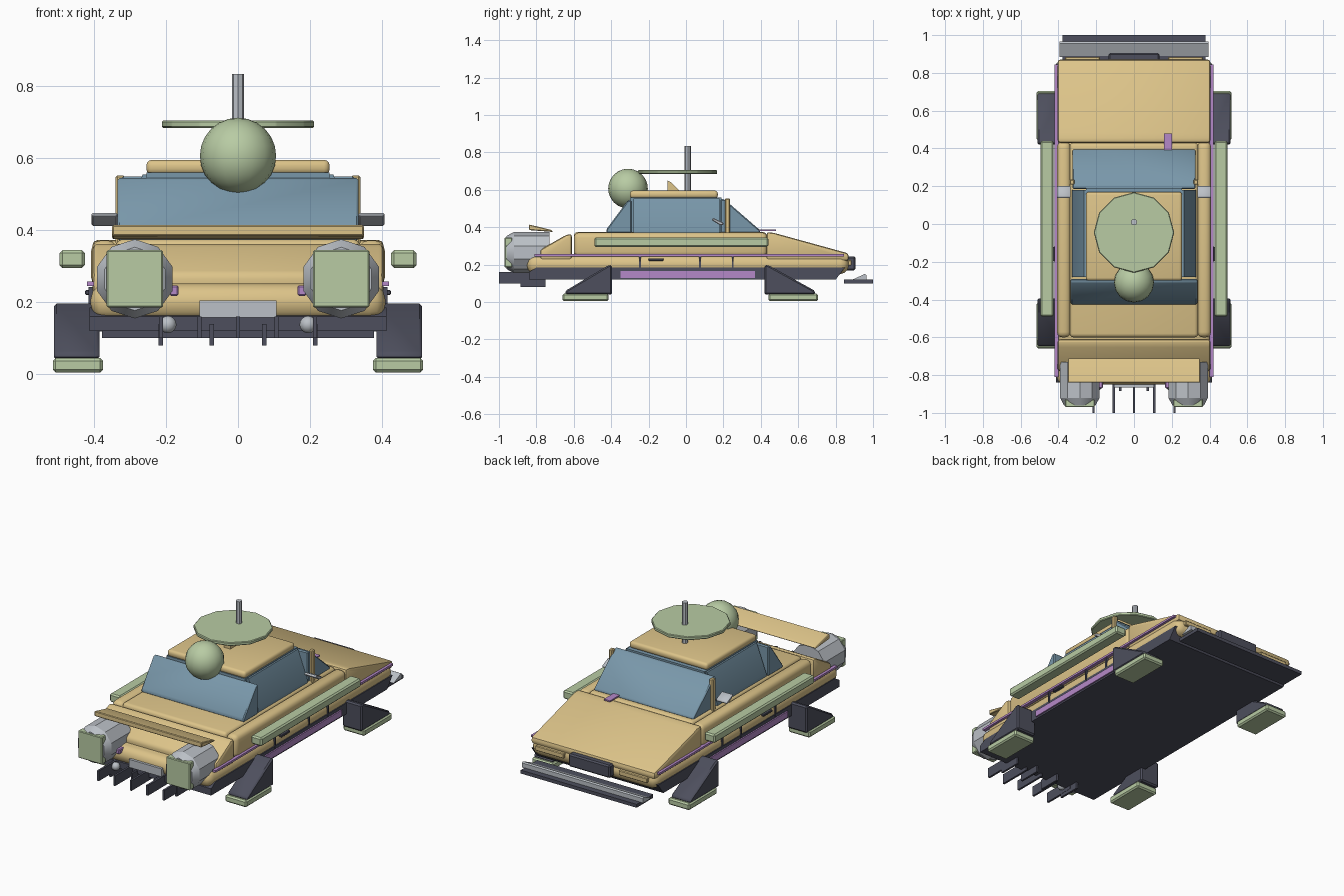
import bpy, bmesh, math
from mathutils import Matrix, Vector

if "Cube" in bpy.data.objects:
    bpy.data.objects.remove(bpy.data.objects["Cube"])


def material(name, rgb):
    m = bpy.data.materials.new(name)
    m.diffuse_color = (*rgb, 1)
    m.use_nodes = True
    m.node_tree.nodes["Principled BSDF"].inputs["Base Color"].default_value = m.diffuse_color
    return m


TAN = material("tan paint", (0.72, 0.55, 0.25))
GLASS = material("blue glass", (0.19, 0.31, 0.40))
GREEN = material("pale green", (0.48, 0.60, 0.37))
DARK = material("dark slate", (0.075, 0.078, 0.11))
PURPLE = material("purple trim", (0.46, 0.25, 0.58))
GREY = material("light grey", (0.50, 0.53, 0.57))


def finish(name, bm, mat, bevel=0, seg=3):
    if bevel:
        bmesh.ops.bevel(bm, geom=bm.edges[:], offset=bevel, segments=seg,
                        profile=0.5, affect='EDGES', clamp_overlap=True)
    bmesh.ops.recalc_face_normals(bm, faces=bm.faces[:])
    me = bpy.data.meshes.new(name)
    bm.to_mesh(me)
    bm.free()
    me.materials.append(mat)
    ob = bpy.data.objects.new(name, me)
    bpy.context.collection.objects.link(ob)
    bpy.ops.object.select_all(action='DESELECT')
    ob.select_set(True)
    bpy.context.view_layer.objects.active = ob
    bpy.ops.object.shade_smooth_by_angle(angle=math.radians(35))
    return ob


def box(name, mat, x, y, z, bevel=0, seg=3):
    """Box from (min, max) ranges."""
    bm = bmesh.new()
    bmesh.ops.create_cube(bm, size=1)
    for v in bm.verts:
        v.co = Vector([(r[0] + r[1]) / 2 + c * (r[1] - r[0])
                       for c, r in zip(v.co, (x, y, z))])
    return finish(name, bm, mat, bevel, seg)


def prism(name, mat, x, profile, bevel=0, seg=3, axis='X'):
    """Extrude a (y, z) profile along x, or an (x, z) profile along y."""
    bm = bmesh.new()
    if axis == 'X':
        pts = [(x[0], a, b) for a, b in profile]
        move = (x[1] - x[0], 0, 0)
    else:
        pts = [(a, x[0], b) for a, b in profile]
        move = (0, x[1] - x[0], 0)
    face = bm.faces.new([bm.verts.new(p) for p in pts])
    ext = bmesh.ops.extrude_face_region(bm, geom=[face])
    verts = [g for g in ext['geom'] if isinstance(g, bmesh.types.BMVert)]
    bmesh.ops.translate(bm, verts=verts, vec=move)
    return finish(name, bm, mat, bevel, seg)


def cylinder(name, mat, loc, r1, r2, depth, sides, along_y=False, bevel=0):
    bm = bmesh.new()
    bmesh.ops.create_cone(bm, cap_ends=True, segments=sides,
                          radius1=r1, radius2=r2, depth=depth)
    rot = Matrix.Rotation(math.pi / 2, 4, 'X') if along_y else Matrix()
    bmesh.ops.transform(bm, matrix=Matrix.Translation(loc) @ rot, verts=bm.verts[:])
    return finish(name, bm, mat, bevel, 1)


def ball(name, mat, loc, r, u, v):
    bm = bmesh.new()
    bmesh.ops.create_uvsphere(bm, u_segments=u, v_segments=v, radius=r)
    bmesh.ops.translate(bm, verts=bm.verts[:], vec=loc)
    return finish(name, bm, mat)


def span(s, a, b):
    return tuple(sorted((s * a, s * b)))


# Hull
prism("underbody", DARK, (-0.413, 0.413),
      [(-0.84, 0.12), (0.80, 0.12), (0.85, 0.185), (-0.80, 0.185), (-0.84, 0.16)])
box("lower_body", TAN, (-0.41, 0.41), (-0.85, 0.87), (0.15, 0.252), 0.045)
prism("hood", TAN, (-0.405, 0.405),
      [(0.43, 0.22), (0.43, 0.375), (0.47, 0.37), (0.87, 0.26), (0.87, 0.22)], 0.015, 2)
prism("tail_slope", TAN, (-0.405, 0.405),
      [(-0.61, 0.22), (-0.61, 0.365), (-0.64, 0.36), (-0.78, 0.28), (-0.78, 0.22)], 0.02, 2)
box("deck", TAN, (-0.34, 0.34), (-0.60, 0.43), (0.22, 0.375), 0.02)
prism("spoiler", TAN, (-0.35, 0.35),
      [(-0.84, 0.385), (-0.71, 0.375), (-0.72, 0.386), (-0.84, 0.415)], 0.004, 1)

# Cabin: core, sloped glass wedges and roof
box("cabin_core", GLASS, (-0.255, 0.255), (-0.30, 0.19), (0.36, 0.56))
prism("front_glass", GLASS, (-0.335, 0.335),
      [(-0.425, 0.37), (-0.425, 0.39), (-0.31, 0.545), (-0.29, 0.545), (-0.29, 0.37)], 0.006, 1)
prism("rear_glass", GLASS, (-0.325, 0.325),
      [(0.395, 0.37), (0.395, 0.385), (0.205, 0.55), (0.185, 0.55), (0.185, 0.37)], 0.006, 1)
box("roof", TAN, (-0.255, 0.255), (-0.30, 0.17), (0.555, 0.596), 0.016)
prism("roof_fin", TAN, (-0.02, 0.02), [(-0.10, 0.59), (-0.10, 0.65), (-0.08, 0.64), (-0.03, 0.59)])

# Roof equipment
cylinder("mast", GREY, (0, 0.01, 0.71), 0.017, 0.017, 0.25, 8)
cylinder("dish", GREEN, (0, -0.045, 0.695), 0.213, 0.213, 0.02, 12, bevel=0.004)
ball("sensor_ball", GREEN, (0, -0.31, 0.607), 0.106, 16, 12)
box("deck_tab", PURPLE, (0.16, 0.20), (0.39, 0.48), (0.38, 0.388))

# Mirrored parts
for s, side in ((-1, "left"), (1, "right")):
    box(side + "_fender", TAN, span(s, 0.335, 0.408), (-0.60, 0.435), (0.24, 0.372), 0.028)
    prism(side + "_side_glass", GLASS, (-0.28, 0.18),
          [(s * 0.25, 0.37), (s * 0.328, 0.37), (s * 0.328, 0.39),
           (s * 0.265, 0.555), (s * 0.25, 0.555)], axis='Y')
    box(side + "_post", TAN, span(s, 0.315, 0.34), (0.208, 0.236), (0.36, 0.553), 0.005, 1)
    prism(side + "_mirror", GREY, span(s, 0.335, 0.407),
          [(0.135, 0.44), (0.145, 0.45), (0.20, 0.425), (0.20, 0.412), (0.18, 0.412)], 0.004, 1)
    box(side + "_rail", GREEN, span(s, 0.426, 0.496), (-0.49, 0.44), (0.295, 0.345), 0.008, 1)
    box(side + "_stripe", PURPLE, span(s, 0.40, 0.42), (-0.81, 0.845), (0.245, 0.257))
    box(side + "_sill", PURPLE, span(s, 0.405, 0.421), (-0.35, 0.37), (0.13, 0.166))
    for i, y in enumerate((-0.245, 0.075, 0.25)):
        box(f"{side}_door_seam_{i}", DARK, span(s, 0.40, 0.415),
            (y - 0.005, y + 0.005), (0.17, 0.243))
    box(side + "_door_handle", DARK, span(s, 0.405, 0.425), (-0.20, -0.12), (0.22, 0.234), 0.003, 1)

    # Landing legs and pads
    for e, end in ((-1, "tail"), (1, "nose")):
        y0, y1 = (-0.395, -0.645) if e < 0 else (0.42, 0.69)
        k = y1 - y0
        prism(f"{side}_{end}_leg", DARK, span(s, 0.385, 0.512),
              [(y0, 0.04), (y0, 0.197), (y0 + 0.08 * k, 0.197),
               (y1, 0.06), (y1, 0.04)], 0.008, 1)
        box(f"{side}_{end}_pad", GREEN, span(s, 0.375, 0.515),
            tuple(sorted((y0 + 0.08 * k, y1 + 0.015 * e))), (0.005, 0.045), 0.008, 1)

    # Thrusters
    x = s * 0.287
    cylinder(side + "_thruster", GREY, (x, -0.825, 0.265), 0.11, 0.11, 0.19, 10, True)
    cylinder(side + "_thruster_lip", GREY, (x, -0.94, 0.265), 0.11, 0.088, 0.04, 10, True)
    box(side + "_nozzle", GREEN, (x - 0.078, x + 0.078), (-0.97, -0.93), (0.185, 0.345), 0.004, 1)
    box(side + "_tail_marker", PURPLE, span(s, 0.165, 0.19), (-0.87, -0.80), (0.218, 0.246), 0.004, 1)
    ball(side + "_lamp", GREY, (s * 0.195, -0.86, 0.138), 0.024, 12, 8)
    box(side + "_headlight", TAN, span(s, 0.18, 0.365), (0.85, 0.885), (0.195, 0.225), 0.004, 1)

# Tail plate and prongs
box("tail_plate", GREY, (-0.107, 0.107), (-0.865, -0.84), (0.158, 0.205))
for i in range(5):
    x = (i - 2) * 0.107
    box(f"prong_{i}", DARK, (x - 0.006, x + 0.006), (-1.0, -0.80), (0.10, 0.16))
for i, x in enumerate((-0.215, -0.073, 0.073, 0.215)):
    box(f"stub_{i}", DARK, (x - 0.006, x + 0.006), (-0.885, -0.75), (0.08, 0.14))

# Nose block and bumper
box("nose_block", DARK, (-0.135, 0.135), (0.85, 0.905), (0.17, 0.245), 0.008, 1)
box("bumper_plate", DARK, (-0.378, 0.378), (0.845, 1.0), (0.10, 0.12))
prism("bumper_blade", GREY, (-0.395, 0.395),
      [(0.885, 0.118), (0.955, 0.15), (0.965, 0.145), (0.965, 0.118)])
